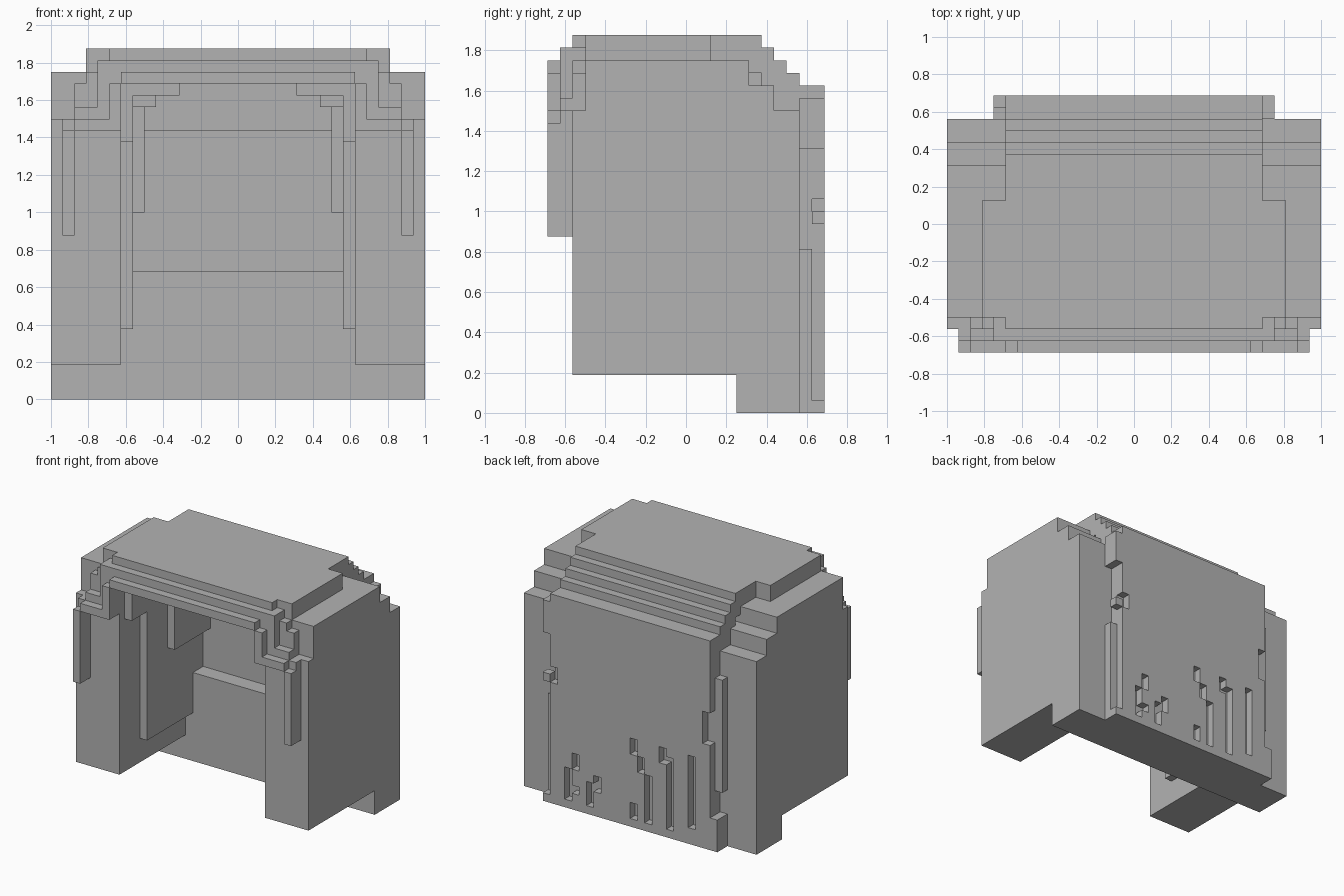
import bpy, bmesh
from mathutils import Vector

UNIT = 1 / 16          # edge of one block
parts = {}             # part name -> set of block cells
AXES = [Vector(a) for a in ((1, 0, 0), (0, 1, 0), (0, 0, 1))]

old = bpy.data.objects.get("Cube")
if old:
    bpy.data.objects.remove(old)


def cells(x, y, z):
    return {(i, j, k) for i in range(*x) for j in range(*y) for k in range(*z)}


def add(part, x, y, z, mirror=True):
    """Fill a block range in a part, and its mirror image across x."""
    new = cells(x, y, z)
    if mirror:
        new |= cells((-x[1], -x[0]), y, z)
    for other in parts.values():
        new -= other
    parts.setdefault(part, set()).update(new)


def carve(part, x, y, z):
    parts[part] -= cells(x, y, z)


# Side walls, stepped down towards the back
for y0, y1, top in ((-8, 5, 28), (5, 7, 26), (7, 9, 24)):
    add("side_walls", (10, 16), (y0, y1), (3, top))
add("side_walls", (10, 16), (-9, -8), (3, 24))
add("side_walls", (10, 16), (4, 9), (0, 3))

# Crown slab and its back steps
add("crown", (0, 13), (-8, 2), (27, 30))
add("crown", (0, 11), (-9, 6), (27, 30))
for y, top in ((6, 29), (7, 28), (8, 27)):
    add("crown", (0, 11), (y, y + 1), (23, top))

# Front arches: each layer is a list of (half width, top)
arches = {-9: ((12, 29), (13, 28), (14, 27)),
          -10: ((12, 29), (14, 25), (15, 24)),
          -11: ((10, 28), (11, 27), (14, 24), (15, 23))}
for y, steps in arches.items():
    for half, top in steps:
        add("front_arches", (0, half), (y, y + 1), (27, max(top, 27)))
        add("front_arches", (10, half), (y, y + 1), (23, top))

# Thin locks hanging in front of the side walls
add("front_locks", (14, 15), (-11, -9), (14, 23))

# Back wall: thick below, thinner above, with a ledge between
add("back_wall", (0, 10), (4, 9), (0, 11))
add("back_wall", (0, 10), (6, 9), (11, 27))
add("back_wall", (0, 10), (5, 6), (23, 27))

# Inner lining on the walls and under the crown
add("lining", (9, 10), (-5, 6), (6, 27))
add("lining", (9, 10), (-8, -5), (22, 27))
add("lining", (8, 9), (-1, 6), (16, 27))
add("lining", (7, 9), (-5, 6), (25, 27))
add("lining", (5, 10), (-8, 6), (26, 27))

# Back panel with ragged edges
add("back_panel", (0, 11), (9, 11), (0, 26))
add("back_panel", (11, 12), (9, 10), (0, 25))
add("back_panel", (11, 12), (10, 11), (0, 25))
for z in ((1, 15), (16, 17), (17, 21)):
    carve("back_panel", (11, 12), (10, 11), z)
carve("back_panel", (11, 12), (9, 10), (13, 21))
carve("back_panel", (10, 11), (10, 11), (15, 17))
carve("back_panel", (-12, -11), (10, 11), (4, 25))
for z in ((4, 7), (21, 25)):
    carve("back_panel", (-12, -11), (9, 10), z)
carve("back_panel", (-11, -10), (10, 11), (13, 17))

# Slots cut in the back panel: (left edge, bottom, top)
for x, z0, z1 in ((8, 1, 5), (7, 5, 7), (7, 2, 3), (5, 1, 4), (4, 3, 5),
                  (-1, 9, 11), (-2, 7, 9), (-3, 1, 7), (-1, 1, 3),
                  (-5, 9, 11), (-6, 1, 10), (-9, 2, 11)):
    carve("back_panel", (x, x + 1), (10, 11), (z0, z1))

# One plain material
grey = bpy.data.materials.new("plain_grey")
grey.use_nodes = True
colour = (0.45, 0.45, 0.45, 1)
grey.diffuse_color = colour
grey.node_tree.nodes["Principled BSDF"].inputs["Base Color"].default_value = colour

# Skin the outside of every part, leaving out faces hidden at joints
solid = set().union(*parts.values())
for name, part in parts.items():
    bm = bmesh.new()
    verts = {}

    def vert(p):
        key = tuple(round(c) for c in p)
        if key not in verts:
            verts[key] = bm.verts.new(Vector(key) * UNIT)
        return verts[key]

    for cell in sorted(part):
        corner = Vector(cell)
        for a in range(3):
            u, v = AXES[(a + 1) % 3], AXES[(a + 2) % 3]
            for side in (0, 1):
                step = AXES[a] * (1 if side else -1)
                if tuple(round(c) for c in corner + step) in solid:
                    continue
                o = corner + AXES[a] * side
                loop = [vert(p) for p in (o, o + u, o + u + v, o + v)]
                bm.faces.new(loop if side else loop[::-1])
    bmesh.ops.dissolve_limit(bm, angle_limit=0.01, verts=bm.verts[:],
                             edges=bm.edges[:])
    mesh = bpy.data.meshes.new(name)
    bm.to_mesh(mesh)
    bm.free()
    mesh.materials.append(grey)
    bpy.context.collection.objects.link(bpy.data.objects.new(name, mesh))
